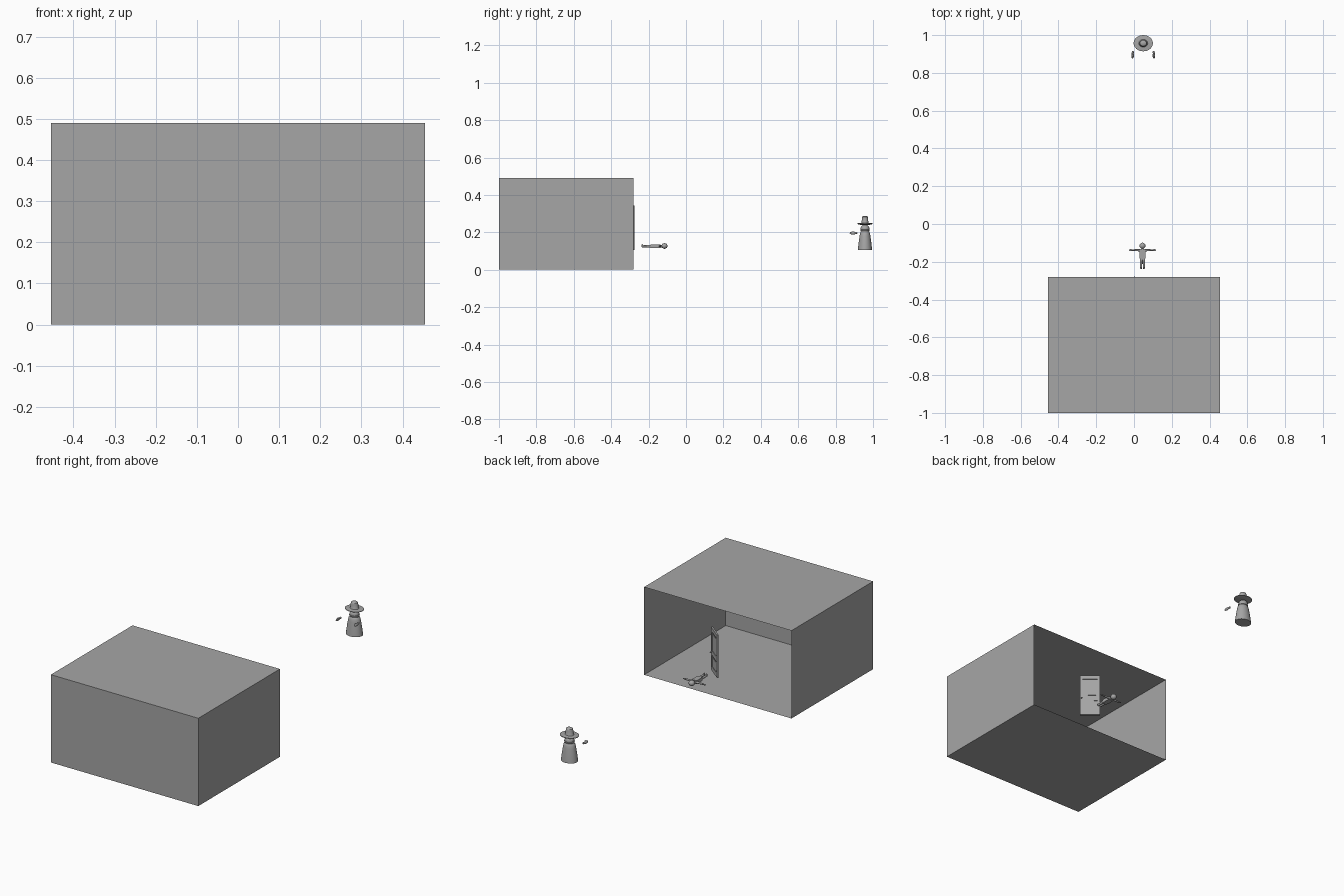
import bpy, bmesh, math
from mathutils import Matrix, Vector

cube = bpy.data.objects.get("Cube")
if cube:
    bpy.data.objects.remove(cube, do_unlink=True)

grey = bpy.data.materials.new("plain_grey")
grey.use_nodes = True
grey.diffuse_color = (0.38, 0.38, 0.38, 1)
grey.node_tree.nodes["Principled BSDF"].inputs["Base Color"].default_value = grey.diffuse_color


def finish(name, bm, smooth=False):
    bmesh.ops.recalc_face_normals(bm, faces=bm.faces)
    mesh = bpy.data.meshes.new(name)
    bm.to_mesh(mesh)
    bm.free()
    mesh.materials.append(grey)
    obj = bpy.data.objects.new(name, mesh)
    bpy.context.collection.objects.link(obj)
    if smooth:
        bpy.ops.object.select_all(action="DESELECT")
        obj.select_set(True)
        bpy.context.view_layer.objects.active = obj
        bpy.ops.object.shade_smooth_by_angle(angle=math.radians(40))
    return obj


def place(center, size):
    return Matrix.Translation(center) @ Matrix.Diagonal((*size, 1))


def block(name, center, size):
    bm = bmesh.new()
    bmesh.ops.create_cube(bm, size=1, matrix=place(center, size))
    return finish(name, bm)


def ball(name, center, radii):
    bm = bmesh.new()
    bmesh.ops.create_uvsphere(bm, u_segments=20, v_segments=12, radius=1,
                              matrix=place(center, radii))
    return finish(name, bm, True)


def limb(name, start, end, r1, r2):
    a, b = Vector(start), Vector(end)
    turn = (b - a).to_track_quat("Z", "Y").to_matrix().to_4x4()
    bm = bmesh.new()
    bmesh.ops.create_cone(bm, cap_ends=True, segments=16, radius1=r1, radius2=r2,
                          depth=(b - a).length,
                          matrix=Matrix.Translation((a + b) / 2) @ turn)
    return finish(name, bm, True)


def lathe(name, center, profile, squash):
    bm = bmesh.new()
    verts = [bm.verts.new((r, 0, z)) for r, z in profile]
    edges = [bm.edges.new(pair) for pair in zip(verts, verts[1:])]
    bmesh.ops.spin(bm, geom=verts + edges, cent=(0, 0, 0), axis=(0, 0, 1),
                   angle=math.tau, steps=32)
    bmesh.ops.remove_doubles(bm, verts=bm.verts, dist=0.0001)
    bm.transform(place(center, (1, squash, 1)))
    return finish(name, bm, True)


# Room shell, open at the back
bm = bmesh.new()
bmesh.ops.create_cube(bm, size=1, matrix=place((0, -0.64, 0.245), (0.91, 0.72, 0.49)))
opening = [f for f in bm.faces if f.calc_center_median().y > -0.3]
bmesh.ops.delete(bm, geom=opening, context="FACES_ONLY")
finish("room_shell", bm)

# Panelled door standing ajar, swinging into the room
W, H = 0.106, 0.238
swing = Matrix.Translation((0, -0.28, 0.105)) @ Matrix.Rotation(math.radians(-39), 4, "Z")
door = [block("door_core", (W / 2, 0, H / 2), (W, 0.005, H))]
for x in (0.007, W - 0.007):
    door.append(block("door_stile", (x, 0, H / 2), (0.014, 0.009, H)))
for low, high in ((0, 0.1), (0.36, 0.47), (0.91, 1)):
    door.append(block("door_rail", (W / 2, 0, H * (low + high) / 2),
                      (W - 0.028, 0.009, H * (high - low))))
for low, high in ((0.13, 0.33), (0.5, 0.88)):
    door.append(block("door_panel", (W / 2, 0, H * (low + high) / 2),
                      (W - 0.044, 0.008, H * (high - low))))
for side in (-1, 1):
    door.append(ball("door_knob", (W - 0.008, side * 0.009, H * 0.42), (0.004, 0.005, 0.004)))
for part in door:
    part.matrix_world = swing

# Figure lying flat with outstretched arms
X, Z = 0.045, 0.126
ball("lying_head", (X, -0.115, Z + 0.001), (0.016, 0.016, 0.015))
limb("lying_neck", (X, -0.142, Z), (X, -0.125, Z), 0.006, 0.006)
block("lying_torso", (X, -0.159, Z), (0.03, 0.046, 0.019))
block("lying_hips", (X, -0.184, Z), (0.028, 0.012, 0.017))
for side, label in ((1, "left"), (-1, "right")):
    limb(label + "_arm", (X + side * 0.012, -0.139, Z), (X + side * 0.057, -0.138, Z), 0.006, 0.004)
    ball(label + "_palm", (X + side * 0.062, -0.138, Z), (0.009, 0.005, 0.003))
    limb(label + "_leg", (X + side * 0.0075, -0.185, Z), (X + side * 0.0075, -0.234, Z - 0.001), 0.007, 0.0055)
    ball(label + "_foot", (X + side * 0.0075, -0.234, Z + 0.002), (0.005, 0.005, 0.009))

# Hatted figure with a bell-shaped robe
C = (0.049, 0.957, 0)
lathe("robe", C, [(0, 0.105), (0.046, 0.105), (0.045, 0.115), (0.040, 0.15),
                  (0.035, 0.18), (0.032, 0.195), (0.026, 0.206), (0.016, 0.212), (0, 0.213)], 0.83)
ball("robed_head", (C[0], C[1], 0.218), (0.025, 0.024, 0.023))
lathe("collar", C, [(0.018, 0.203), (0.027, 0.207), (0.028, 0.213), (0.018, 0.217)], 0.9)
lathe("hat", C, [(0, 0.241), (0.03, 0.24), (0.051, 0.245), (0.051, 0.248),
                 (0.024, 0.25), (0.021, 0.255), (0.020, 0.275), (0.018, 0.283),
                 (0.012, 0.287), (0, 0.287)], 0.84)

# Floating hands in front of the robe
for side, label in ((1, "left"), (-1, "right")):
    x = C[0] + side * 0.057
    ball(label + "_floating_hand", (x, 0.893, 0.196), (0.006, 0.018, 0.008))
    limb(label + "_floating_wrist", (x, 0.898, 0.196), (x - side * 0.003, 0.915, 0.197), 0.006, 0.005)
    ball(label + "_floating_thumb", (x - side * 0.005, 0.892, 0.201), (0.003, 0.009, 0.003))
